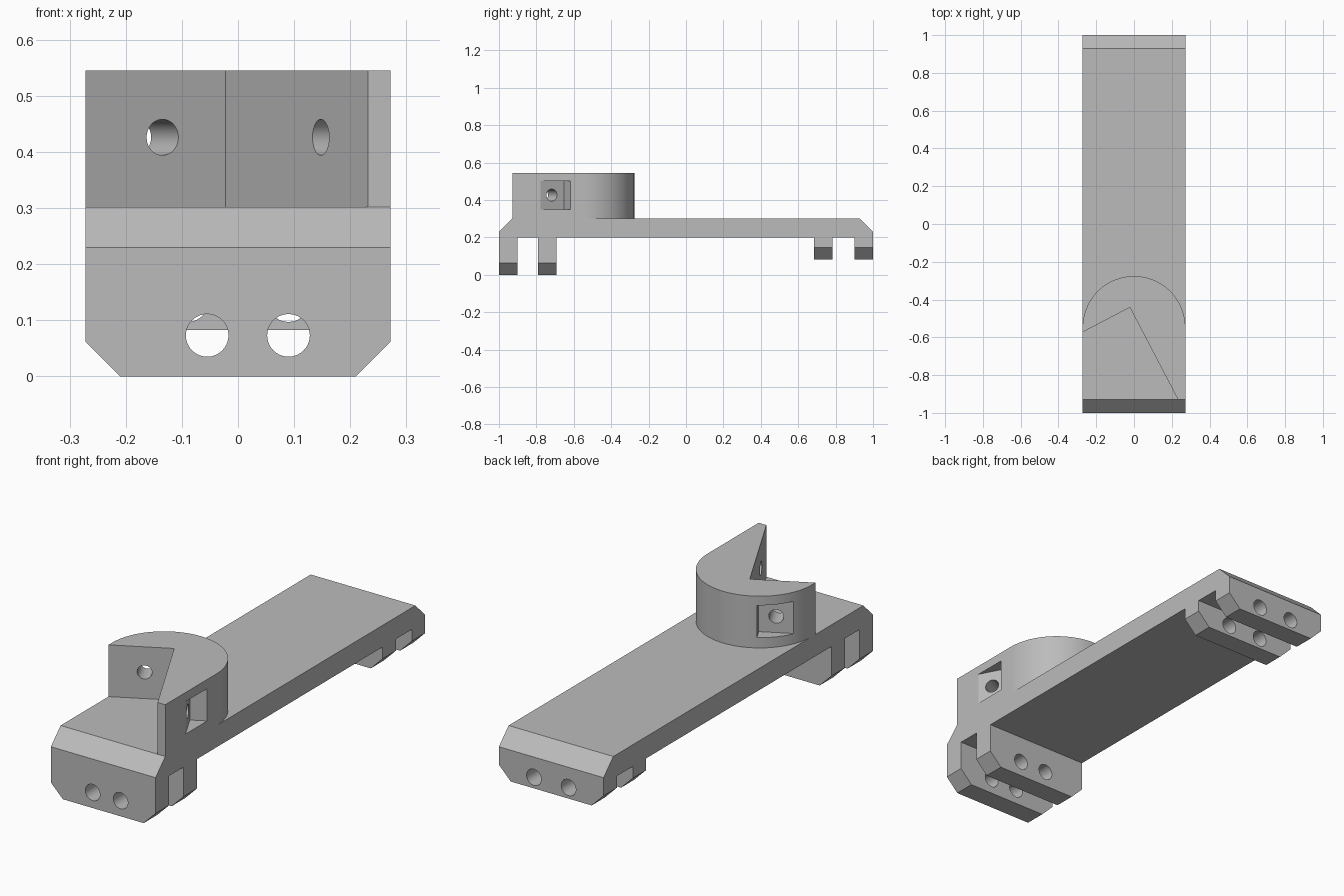
import bpy
import bmesh
import math
from mathutils import Matrix, Vector

cube = bpy.data.objects.get("Cube")
if cube:
    bpy.data.objects.remove(cube, do_unlink=True)

HALF = 0.272           # half width of the plate
PLATE_TOP = 0.302
TOWER_TOP = 0.545

grey = bpy.data.materials.new("plain grey")
grey.use_nodes = True
colour = (0.5, 0.5, 0.5, 1)
grey.diffuse_color = colour
grey.node_tree.nodes["Principled BSDF"].inputs["Base Color"].default_value = colour


def prism(name, outline, depth, matrix):
    """Extrude a 2D outline along local z from 0 to depth, then place it."""
    bm = bmesh.new()
    face = bm.faces.new([bm.verts.new((a, b, 0)) for a, b in outline])
    new = bmesh.ops.extrude_face_region(bm, geom=[face])["geom"]
    verts = [v for v in new if isinstance(v, bmesh.types.BMVert)]
    bmesh.ops.translate(bm, vec=(0, 0, depth), verts=verts)
    bmesh.ops.transform(bm, matrix=matrix, verts=bm.verts)
    bmesh.ops.recalc_face_normals(bm, faces=bm.faces)
    mesh = bpy.data.meshes.new(name)
    bm.to_mesh(mesh)
    bm.free()
    mesh.materials.append(grey)
    obj = bpy.data.objects.new(name, mesh)
    bpy.context.collection.objects.link(obj)
    return obj


def frame(x_axis, y_axis, origin):
    """Matrix whose local x and y run along the given axes."""
    x, y = Vector(x_axis), Vector(y_axis)
    m = Matrix((x, y, x.cross(y))).transposed().to_4x4()
    m.translation = origin
    return m


def circle(r, n=40):
    return [(r * math.cos(math.tau * i / n), r * math.sin(math.tau * i / n))
            for i in range(n)]


def rectangle(w, h):
    return [(-w, -h), (w, -h), (w, h), (-w, h)]


def cut(cutter):
    """Subtract a cutter from the body and discard it."""
    cutter.hide_render = True
    mod = body.modifiers.new("cut", "BOOLEAN")
    mod.operation = "DIFFERENCE"
    mod.solver = "EXACT"
    mod.object = cutter
    bpy.context.view_layer.objects.active = body
    bpy.ops.object.modifier_apply(modifier=mod.name)
    bpy.data.objects.remove(cutter, do_unlink=True)


# Side profile: plate, raised block, and two pairs of feet
REAR = 0.083
profile = [
    (-1, 0), (-0.9, 0), (-0.9, 0.2), (-0.792, 0.2), (-0.792, 0), (-0.692, 0),
    (-0.692, 0.2), (0.685, 0.2), (0.685, REAR), (0.782, REAR), (0.782, 0.2),
    (0.902, 0.2), (0.902, REAR), (1, REAR), (1, 0.23), (0.928, PLATE_TOP),
    (-0.27, PLATE_TOP), (-0.27, TOWER_TOP), (-0.928, TOWER_TOP),
    (-0.928, PLATE_TOP), (-1, 0.23)]
body = prism("mount_body", profile, 2 * HALF, frame((0, 1, 0), (0, 0, 1), (-HALF, 0, 0)))

# Rounded back of the raised block
ARC_Y = -0.548
arc = [(HALF * math.cos(math.pi * i / 64), ARC_Y + HALF * math.sin(math.pi * i / 64))
       for i in range(65)]
outer = [(-0.4, ARC_Y), (-0.4, -0.2), (0.4, -0.2), (0.4, ARC_Y)]
cut(prism("round_cutter", arc + outer, 0.4, Matrix.Translation((0, 0, PLATE_TOP))))

# Right-angled corner notch in the block, turned about z
turn = math.radians(27.6)
apex = Vector((-0.022, -0.442, 0))
along_short = Vector((-math.cos(turn), -math.sin(turn), 0))
along_long = Vector((math.sin(turn), -math.cos(turn), 0))
notch = frame(along_short, along_long, apex + Vector((0, 0, PLATE_TOP)))
cut(prism("notch_cutter", [(0, 0), (1, 0), (1, 1), (0, 1)], 0.4, notch))

# Screw holes square to both notch walls, each with a square nut pocket
UP = Vector((0, 0, 1))
for wall, inward, distance in ((along_short, -along_long, 0.127),
                               (along_long, -along_short, 0.366)):
    start = apex + wall * distance + UP * 0.426
    side = UP.cross(inward)
    cut(prism("screw_cutter", circle(0.032), 0.3, frame(side, UP, start - inward * 0.1)
              if side.cross(UP).dot(inward) > 0 else
              frame(-side, UP, start - inward * 0.1)))
    axis = side if side.cross(UP).dot(inward) > 0 else -side
    cut(prism("pocket_cutter", rectangle(0.075, 0.076), 0.3,
              frame(axis, UP, start + inward * 0.105)))

# Bevelled lower corners and cross holes of the front and rear feet
for y0, bottom, hole_z, hole_xs in ((-1.1, 0, 0.073, (-0.055, 0.09)),
                                    (0.6, REAR, 0.135, (-0.09, 0.09))):
    for s in (-1, 1):
        corner = [(s * 0.21, bottom), (s * 0.31, bottom + 0.1),
                  (s * 0.31, bottom - 0.1), (s * 0.21, bottom - 0.1)]
        cut(prism("corner_cutter", corner, 0.5,
                  frame((1, 0, 0), (0, 0, 1), (0, y0 + 0.5, 0))))
    for x in hole_xs:
        cut(prism("hole_cutter", circle(0.038), 0.5,
                  frame((1, 0, 0), (0, 0, 1), (x, y0 + 0.5, hole_z))))

# Smooth curved walls, keep hard edges
bpy.ops.object.select_all(action="DESELECT")
body.select_set(True)
bpy.context.view_layer.objects.active = body
bpy.ops.object.shade_smooth_by_angle(angle=math.radians(25))
